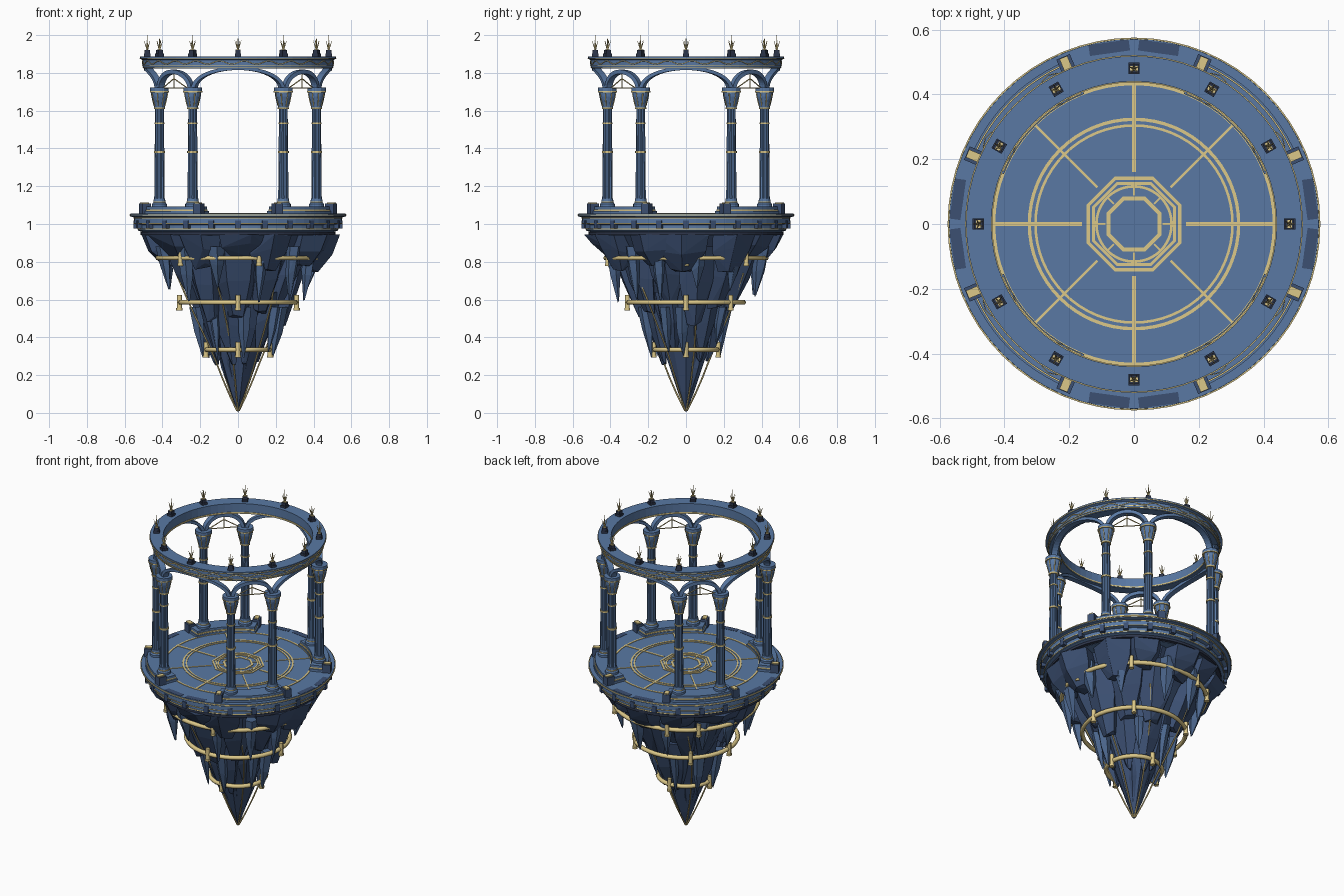
import bpy, bmesh, math, random
from math import sin, cos, pi, radians, sqrt
from mathutils import Vector, Matrix

random.seed(7)
cube = bpy.data.objects.get("Cube")
if cube:
    bpy.data.objects.remove(cube, do_unlink=True)


def material(name, rgb):
    m = bpy.data.materials.new(name)
    m.use_nodes = True
    m.diffuse_color = (*rgb, 1)
    m.node_tree.nodes["Principled BSDF"].inputs["Base Color"].default_value = (*rgb, 1)
    return m


BLUE = material("slate blue stone", (0.10, 0.19, 0.37))
ROCK = material("dark blue rock", (0.045, 0.08, 0.17))
SPIKE = material("spike blue", (0.07, 0.13, 0.26))
DARK = material("dark trim", (0.027, 0.037, 0.07))
GOLD = material("pale gold", (0.72, 0.58, 0.25))


def link(name, mesh, mat=None):
    ob = bpy.data.objects.new(name, mesh)
    bpy.context.collection.objects.link(ob)
    if mat and not mesh.materials:
        mesh.materials.append(mat)
    return ob


def finish(name, bm, mat):
    bmesh.ops.recalc_face_normals(bm, faces=bm.faces)
    mesh = bpy.data.meshes.new(name)
    bm.to_mesh(mesh)
    bm.free()
    return link(name, mesh, mat)


def revolve(name, profile, mat, segs=64, a0=0, a1=360, flute=1.0):
    """Turn a closed (radius, height) outline around z, fully or in part."""
    bm = bmesh.new()
    full = a1 - a0 >= 360
    rings = []
    for i in range(segs if full else segs + 1):
        a = radians(a0 + (a1 - a0) * i / segs)
        k = flute if i % 2 else 1
        rings.append([bm.verts.new((r * k * cos(a), r * k * sin(a), z)) for r, z in profile])
    n = len(profile)
    for i in range(segs):
        p, q = rings[i], rings[(i + 1) % len(rings)]
        for j in range(n):
            bm.faces.new((p[j], q[j], q[(j + 1) % n], p[(j + 1) % n]))
    if not full:
        bm.faces.new(rings[0])
        bm.faces.new(rings[-1])
    bmesh.ops.remove_doubles(bm, verts=bm.verts, dist=1e-5)
    return finish(name, bm, mat)


def band(name, r0, r1, z0, z1, mat=GOLD, **kw):
    return revolve(name, [(r0, z0), (r1, z0), (r1, z1), (r0, z1)], mat, **kw)


def polar_box(name, ang, r, size, z, mat):
    """Box with radial, tangential and vertical size, centred at height z."""
    bm = bmesh.new()
    bmesh.ops.create_cube(bm, size=1)
    bm.transform(Matrix.Rotation(radians(ang), 4, "Z") @ Matrix.Translation((r, 0, z))
                 @ Matrix.Diagonal((*size, 1)))
    return finish(name, bm, mat)


def polar(r, ang, z):
    return Vector((r * cos(radians(ang)), r * sin(radians(ang)), z))


def tube(name, pts, radius, mat=GOLD, closed=False):
    cu = bpy.data.curves.new(name, "CURVE")
    cu.dimensions = "3D"
    cu.bevel_depth, cu.bevel_resolution, cu.use_fill_caps = radius, 1, True
    sp = cu.splines.new("POLY")
    sp.points.add(len(pts) - 1)
    for p, co in zip(sp.points, pts):
        p.co = (*co, 1)
    sp.use_cyclic_u = closed
    tmp = bpy.data.objects.new(name, cu)
    mesh = bpy.data.meshes.new_from_object(tmp)
    bpy.data.objects.remove(tmp)
    mesh.materials.clear()
    mesh.shade_smooth()
    return link(name, mesh, mat)


def copies(ob, radius, angles):
    """Repeat a part around the centre axis, sharing its mesh."""
    for i, a in enumerate(angles):
        dup = ob if i == 0 else link(ob.name, ob.data)
        dup.location = polar(radius, a, 0)
        dup.rotation_euler.z = radians(a)


# Platform disc with stepped rim, gold edges and dentils
revolve("platform", [(0, 1.055), (.57, 1.055), (.572, 1.04), (.55, 1.035), (.55, 1.0),
                     (.53, .995), (.53, .965), (.50, .955), (.49, .94), (0, .94)], BLUE)
for r, z in ((.575, 1.046), (.553, 1.03), (.553, 1.0), (.533, .97)):
    band("rim_gold_edge", r - .02, r, z, z + .005)
band("rim_dark_underside", .40, .515, .942, .957, DARK)
for i in range(24):
    polar_box("rim_dentil", i * 15, .539, (.03, .03, .042), .998, ROCK)
for c in range(0, 360, 90):
    for d in (-8, 8):
        polar_box("rim_panel", c + d, .549, (.034, .125, .004), 1.0545, ROCK)

# Floor inlay: rings, octagons and spokes
for r, w in ((.438, .010), (.328, .010), (.308, .008), (.12, .008)):
    band("floor_ring", r - w, r, 1.05, 1.058)
for r, w in ((.158, .011), (.14, .009), (.092, .013)):
    band("floor_octagon", r - w, r, 1.05, 1.058, segs=8, a0=22.5, a1=382.5)
for i in range(8):
    polar_box("floor_spoke", i * 45, .30, (.28, .007 if i % 2 else .012, .008), 1.054, GOLD)
    polar_box("floor_short_spoke", i * 45, .103, (.03, .006, .008), 1.054, GOLD)

# Curved plinths under each column pair, with capped end blocks
for c in (45, 135, 225, 315):
    band("plinth_step", .43, .545, 1.05, 1.069, BLUE, segs=12, a0=c - 24, a1=c + 24)
    band("plinth_gold_line", .433, .539, 1.069, 1.078, segs=12, a0=c - 23, a1=c + 23)
    band("plinth", .437, .535, 1.078, 1.092, BLUE, segs=12, a0=c - 23, a1=c + 23)
    for d in (-22, 22):
        polar_box("plinth_end_block", c + d, .535, (.05, .045, .055), 1.08, ROCK)
        polar_box("plinth_end_cap", c + d, .537, (.042, .026, .008), 1.11, GOLD)

# Columns: fluted shaft, base, flared capital and gold collars
column_angles = [c + d for c in (45, 135, 225, 315) for d in (-15, 15)]
parts = [
    revolve("column_base", [(0, 1.09), (.040, 1.09), (.040, 1.105), (.032, 1.115),
                            (.030, 1.135), (0, 1.135)], BLUE, segs=16),
    revolve("column_shaft", [(0, 1.13), (.028, 1.13), (.023, 1.65), (0, 1.65)],
            BLUE, segs=20, flute=.84),
    revolve("column_capital", [(0, 1.61), (.026, 1.61), (.032, 1.635), (.043, 1.675),
                               (.044, 1.70), (.049, 1.703), (.049, 1.722), (0, 1.722)], BLUE, segs=12),
    band("collar_low", 0, .033, 1.113, 1.120, segs=16),
    band("collar_middle", 0, .029, 1.377, 1.387, segs=16),
    band("collar_upper", 0, .027, 1.53, 1.537, segs=16),
    band("collar_neck", 0, .030, 1.608, 1.617, segs=16),
    band("capital_gold_rim", 0, .051, 1.697, 1.703, segs=12),
]
for i in range(8):
    a = i * 45
    parts.append(tube("capital_leaf", [polar(.029, a, 1.625), polar(.037, a, 1.655),
                                       polar(.044, a, 1.69)], .003))
for p in parts:
    copies(p, .48, column_angles)


# Arches that follow the circle between neighbouring columns
def arch(name, mid, half, rise, thick):
    bm = bmesh.new()
    rows = []
    for i in range(25):
        t = -cos(pi * i / 24)
        h = sqrt(max(0, 1 - t * t))
        lo = polar(1, mid + (half - 2.5) * t, 1.715 + rise * h)
        hi = polar(1, mid + half * t, 1.715 + (rise + thick) * h)
        rows.append([bm.verts.new((p.x * r, p.y * r, p.z))
                     for p, r in ((lo, .462), (lo, .498), (hi, .498), (hi, .462))])
    for p, q in zip(rows, rows[1:]):
        for j in range(4):
            bm.faces.new((p[j], q[j], q[(j + 1) % 4], p[(j + 1) % 4]))
    bm.faces.new(rows[0])
    bm.faces.new(rows[-1])
    return finish(name, bm, BLUE)


for c in range(0, 360, 90):
    arch("wide_arch", c, 30, .10, .018)
    m = c + 45
    arch("narrow_arch", m, 15, .08, .022)
    left, right, low, top = (polar(.48, m - 11, 1.72), polar(.48, m + 11, 1.72),
                             polar(.48, m, 1.72), polar(.48, m, 1.795))
    for a, b in ((left, right), (low, top), (left, (low + top * 2) / 3), (right, (low + top * 2) / 3)):
        tube("arch_tie", [a, b], .003)

# Top ring with gold lines and a wavy frieze
revolve("crown_ring", [(.44, 1.822), (.50, 1.822), (.505, 1.835), (.505, 1.868),
                       (.518, 1.874), (.518, 1.888), (.44, 1.888)], BLUE)
for r, z in ((.505, 1.825), (.508, 1.836), (.521, 1.876)):
    band("crown_gold_line", r - .012, r, z, z + .004)
band("crown_inner_gold_line", .437, .445, 1.826, 1.834)
tube("crown_wave", [polar(.506, a * 1.5, 1.855 + .009 * sin(radians(a * 36)))
                    for a in range(240)], .0025, closed=True)

# Twelve finials: dark pedestal with a fan of spikes
finial = [polar_box("finial_base", 0, 0, (.036, .034, .014), 1.895, DARK),
          polar_box("finial_block", 0, 0, (.028, .028, .018), 1.911, DARK),
          polar_box("finial_cap", 0, 0, (.014, .026, .005), 1.921, GOLD)]
bm = bmesh.new()
for i in range(6):
    tilt, length = (20, .052) if i else (0, .078)
    bmesh.ops.create_cone(bm, segments=5, radius1=.004, radius2=.0005, depth=length, cap_ends=True,
                          matrix=Matrix.Translation((0, 0, 1.922)) @ Matrix.Rotation(radians(i * 72), 4, "Z")
                          @ Matrix.Rotation(radians(tilt), 4, "Y") @ Matrix.Translation((0, 0, length / 2)))
finial.append(finish("finial_spikes", bm, GOLD))
for p in finial:
    copies(p, .48, range(0, 360, 30))

# Rock core
revolve("rock_core", [(0, 0), (.045, .11), (.125, .34), (.225, .6), (.34, .8), (.45, .945), (0, .945)],
        ROCK, segs=10, flute=.9)


# Faceted rock shards and hanging spikes, layered downwards
def shards(name, mat, n, r, w, d, z0, tip_r, tip_z, spread, turn=0, mid=.8, tip=.12):
    bm = bmesh.new()
    for i in range(n):
        ang = turn + 360 * (i + random.uniform(-.25, .25)) / n
        low = tip_z + random.uniform(-spread, spread)
        k = random.uniform(.8, 1.12)
        pts = []
        for f, s in ((0, 1), (.5, mid), (1, tip)):
            cr, z = r + (tip_r - r) * f, z0 + (low - z0) * f
            for j in range(5):
                b = 2 * pi * j / 5 + i
                local = Vector((cr + d * k * s * cos(b), w * k * s * sin(b), z))
                local.z += random.uniform(-.02, .02) if f else 0
                pts.append(bm.verts.new(Matrix.Rotation(radians(ang), 3, "Z") @ local))
        res = bmesh.ops.convex_hull(bm, input=pts)
        inner = [v for v in res["geom_interior"] if isinstance(v, bmesh.types.BMVert)]
        bmesh.ops.delete(bm, geom=inner, context="VERTS")
    return finish(name, bm, mat)


shards("rock_top_slabs", ROCK, 12, .43, .15, .11, .945, .375, .80, .05, mid=.88, tip=.45)
shards("rock_upper_shards", ROCK, 10, .315, .12, .09, .88, .225, .53, .06, 10, tip=.35)
shards("rock_middle_shards", ROCK, 8, .195, .085, .065, .64, .12, .31, .05, 25, tip=.2)
shards("rock_lower_shards", ROCK, 6, .085, .05, .045, .40, .03, .12, .03)
shards("hanging_spikes", SPIKE, 12, .41, .045, .045, .88, .375, .62, .06, 15)
shards("small_hanging_spikes", SPIKE, 8, .225, .035, .035, .56, .185, .34, .06, 5)

# Round gold hoops about the rock with upright pegs
for r, z, angles in ((.425, .82, (0, 48, 110, 135, 225, 285)), (.305, .585, (0, 50, 130, 180, 270)),
                     (.165, .335, (0, 90, 180, 270))):
    tube("rock_hoop", [polar(r, a * 9, z) for a in range(40)], .0135, closed=True)
    for a in angles:
        tube("hoop_peg", [polar(r + .005, a, z - .042), polar(r + .005, a, z + .04)], .014)
        tube("peg_foot", [polar(r + .005, a, z - .042), polar(r + .005, a, z - .03)], .017)

# Gold ribs half buried in the rock, bowing out towards the tip
for i in range(6):
    a = i * 60 + 15
    tube("rock_rib", [polar(r, a + t, z) for r, t, z in
                      ((.33, -8, .74), (.265, -3, .58), (.19, 0, .42), (.15, 2, .335),
                       (.118, 3, .26), (.09, 4, .19), (.05, 4, .10), (.006, 4, .012))], .0045)
